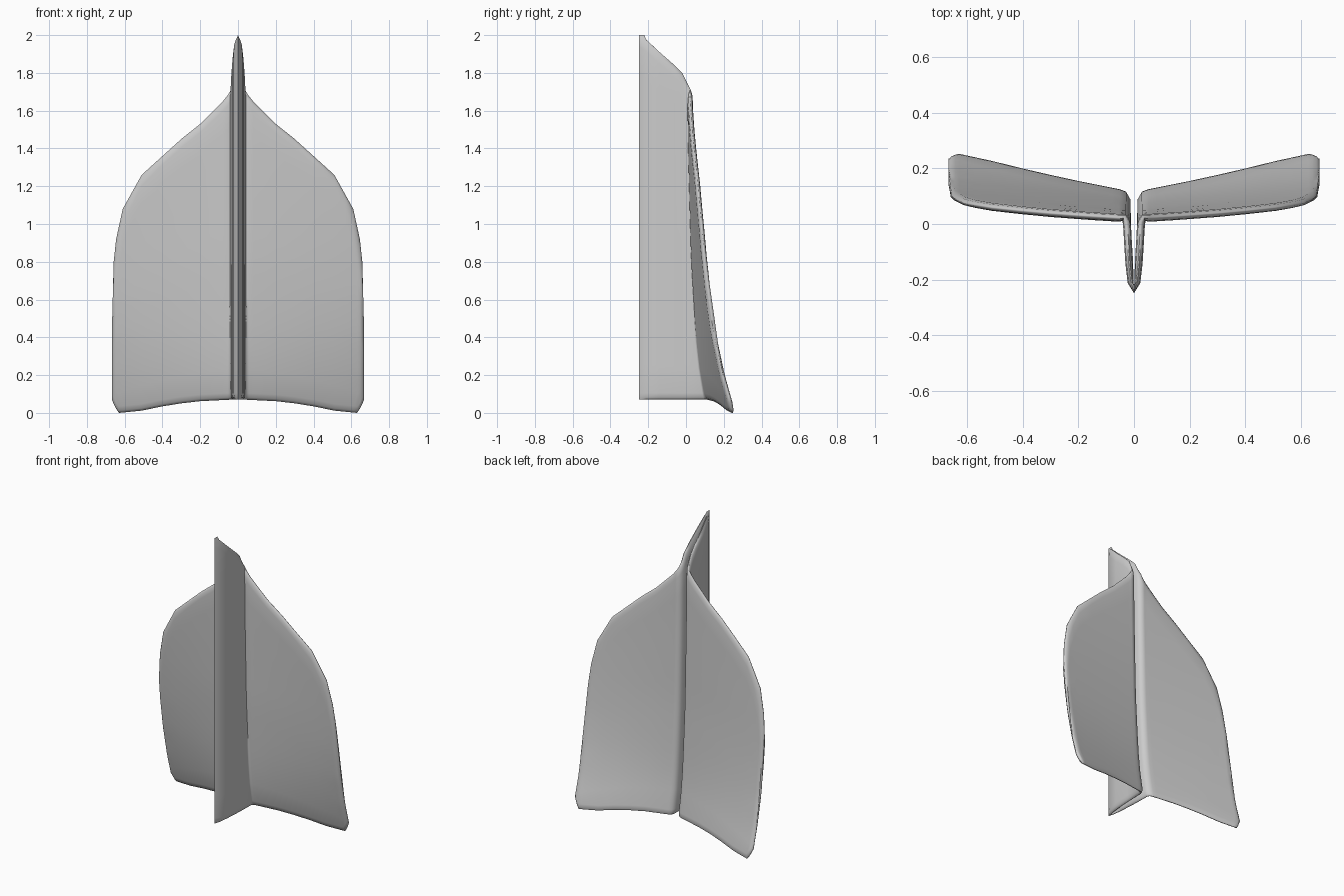
import bpy, bmesh, math
from mathutils import Vector

if "Cube" in bpy.data.objects:
    bpy.data.objects.remove(bpy.data.objects["Cube"])


def lerp(table, k):
    """Piecewise linear lookup."""
    if k <= table[0][0]:
        return table[0][1]
    for (a, va), (b, vb) in zip(table, table[1:]):
        if k <= b:
            return va + (vb - va) * (k - a) / (b - a)
    return table[-1][1]


# Depth of the sheet at the fold and at the wing's outer edge, by height
ROOT = [(0, .125), (.1, .1), (.25, .075), (.4, .06), (.8, .036), (1.4, .022), (1.8, .018)]
EDGE = [(0, .25), (.2, .193), (.4, .15), (.6, .12), (.85, .096), (1.1, .077), (1.4, .06), (1.7, .045)]
# Wing outline by width
TOP = [(.04, 1.70), (.08, 1.65), (.2, 1.53), (.3, 1.45), (.51, 1.26), (.61, 1.08),
       (.645, .92), (.658, .8), (.667, .45)]
BOTTOM = [(.04, .07), (.2, .062), (.35, .045), (.51, .012), (.63, .0), (.65, .03), (.667, .07)]
# Keel and fold: x, fixed y or offset from root, top height
KEEL = [(0, -.235, None, 2.0), (.009, -.21, None, 1.975), (.017, -.14, None, 1.91),
        (.022, -.06, None, 1.84), (.024, -.02, None, 1.80), (.027, None, -.012, 1.745),
        (.036, None, .004, 1.71)]
WING = [.055, .08, .14, .2, .3, .4, .51, .57, .61, .63, .645, .658, .667]
N = len(KEEL) + len(WING)
HALF = .014


def section(i, z):
    """Point of the middle sheet in column i at height z."""
    if i < len(KEEL):
        x, y, off, _ = KEEL[i]
        return Vector((x, y if off is None else lerp(ROOT, z) + off))
    x = WING[i - len(KEEL)]
    r = lerp(ROOT, z)
    return Vector((x, r + (lerp(EDGE, z) - r) * x / .655))


def heights(i):
    """Rows of column i with a pinch factor for the thin rim."""
    if i < len(KEEL):
        z0, z1, inset = .07, KEEL[i][3], .06
    else:
        x = WING[i - len(KEEL)]
        z0, z1 = lerp(BOTTOM, x), lerp(TOP, x)
        slope = abs(lerp(TOP, x + .01) - lerp(TOP, x - .01)) / .02
        inset = min(.2, .035 * math.sqrt(1 + slope * slope))
    a, b = z0 + .035, z1 - inset
    rows = [(z0, .15), (z0 + .012, .75)]
    rows += [(a + (b - a) * k / 12, 1) for k in range(13)]
    return rows + [(z1 - inset * .35, .75), (z1, .15)]


# Folded sheet: front and back skins joined along a thin rim
bm = bmesh.new()
skins = ([], [])
for i in range(N):
    cols = ([], [])
    pinch = {N - 1: .15, N - 2: .75}.get(i, 1)
    for z, f in heights(i):
        p = section(i, z)
        if i == 0:
            n, h = Vector((0, -1)), HALF
        else:
            t = (section(min(i + 1, N - 1), z) - section(i - 1, z)).normalized()
            n, h = Vector((t.y, -t.x)), HALF * min(f, pinch)
        for col, s in zip(cols, (1, -1)):
            q = p + n * h * s
            col.append(bm.verts.new((0 if i == 0 else max(q.x, .002), q.y, z)))
    skins[0].append(cols[0])
    skins[1].append(cols[1])
front, back = skins
R = len(front[0])
for i in range(N - 1):
    for j in range(R - 1):
        bm.faces.new((front[i][j], front[i + 1][j], front[i + 1][j + 1], front[i][j + 1]))
        bm.faces.new((back[i][j], back[i][j + 1], back[i + 1][j + 1], back[i + 1][j]))
    bm.faces.new((front[i][0], back[i][0], back[i + 1][0], front[i + 1][0]))
    bm.faces.new((front[i][-1], front[i + 1][-1], back[i + 1][-1], back[i][-1]))
for j in range(R - 1):
    bm.faces.new((front[-1][j], back[-1][j], back[-1][j + 1], front[-1][j + 1]))
bmesh.ops.recalc_face_normals(bm, faces=bm.faces)

mesh = bpy.data.meshes.new("folded_wings")
bm.to_mesh(mesh)
bm.free()
wings = bpy.data.objects.new("folded_wings", mesh)
bpy.context.collection.objects.link(wings)

# Mirror to the left side and smooth
bpy.context.view_layer.objects.active = wings
wings.select_set(True)
mirror = wings.modifiers.new("mirror", 'MIRROR')
mirror.merge_threshold = .0005
bpy.ops.object.modifier_apply(modifier="mirror")
bpy.ops.object.shade_smooth_by_angle(angle=math.radians(60))
